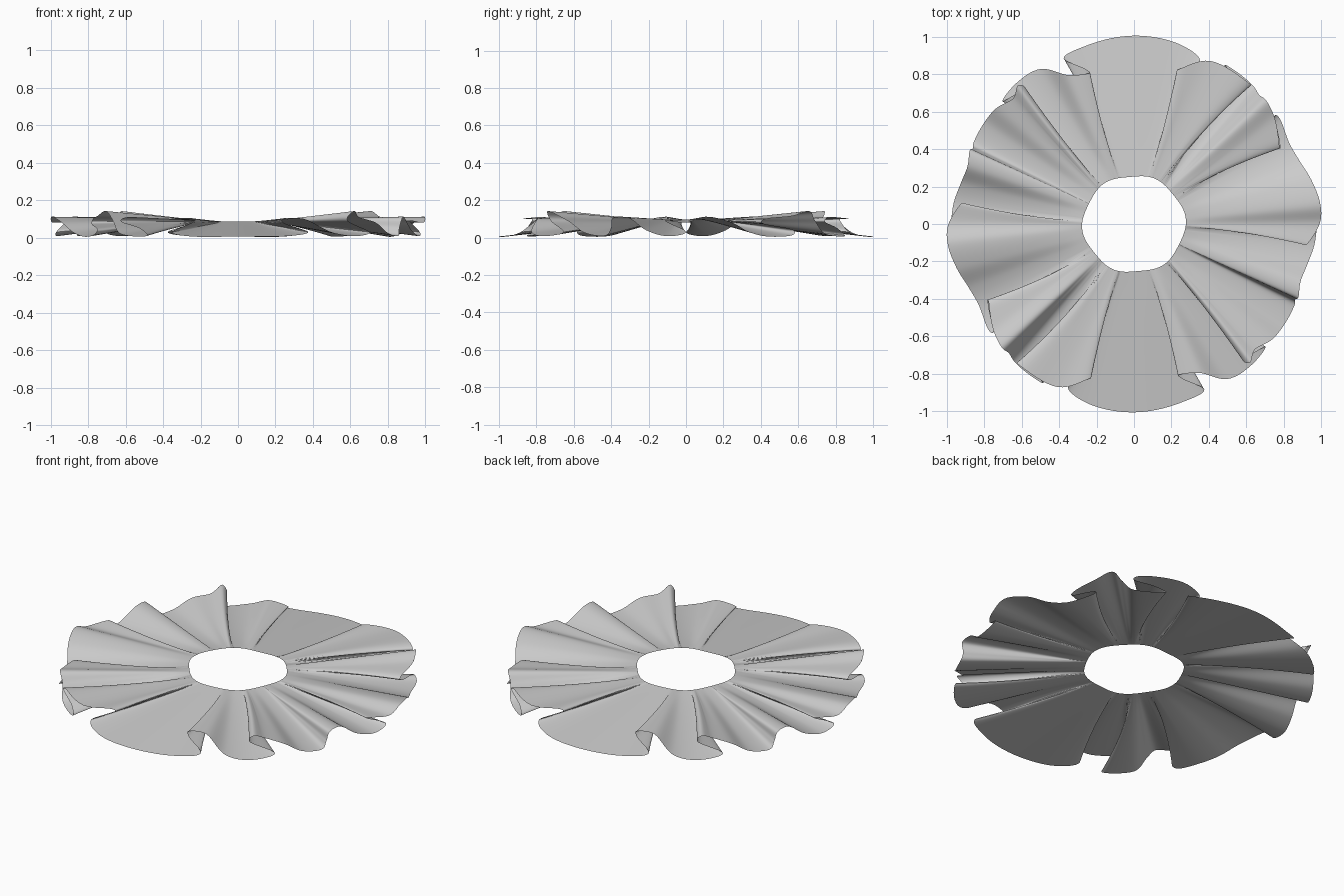
import bpy, bmesh, math

if "Cube" in bpy.data.objects:
    bpy.data.objects.remove(bpy.data.objects["Cube"])

# Hem of half the ruffle: (angle, radius, height); angles run back where cloth folds over itself
HEM = [
    (0, .99, .08), (6, 1.0, .112), (14, .975, .085), (21, .945, .03), (28, .935, .006),
    (36, .96, .012), (37, .94, .045), (28, .885, .075), (29, .885, .10),
    (37, .94, .115), (43, .965, .142), (46, .96, .09), (50, .975, .02),
    (60, .98, .008), (57, .965, .05), (50, .97, .085), (53, .97, .11),
    (65, .96, .10), (73, .87, .105), (74, .86, .085), (68, .94, .03), (76, .99, .006),
    (90, 1.005, .006), (105, .985, .008), (113, .96, .03), (107, .86, .075), (107, .84, .095),
    (114, .87, .10), (121, .965, .03), (129, .98, .008), (137, .96, .03),
    (129, .93, .09), (130, .965, .142), (134, .93, .11), (140, .96, .08),
    (146, .965, .025), (153, .96, .01), (155, .95, .05), (156, .96, .105),
    (161, .94, .105), (167, .95, .04), (174, .97, .008), (180, .97, .03), (173, .925, .09),
]
SUB, RINGS = 7, 14


def catmull(a, b, c, d, t):
    return 0.5 * (2 * b + (c - a) * t + (2 * a - 5 * b + 4 * c - d) * t * t
                  + (3 * b - a - 3 * c + d) * t ** 3)


# Repeat the half turned by 180 degrees and smooth the closed hem
n = len(HEM)


def key(i):
    a, r, z = HEM[i % n]
    return (a + 180 * (i // n), r, z)


hem = [tuple(catmull(*(key(i + k)[j] for k in (-1, 0, 1, 2)), s / SUB) for j in range(3))
       for i in range(2 * n) for s in range(SUB)]

# The waist follows the same angles without any backward folds
waist = sorted(h[0] for h in hem)

bm = bmesh.new()
rows = []
for (a, r, z), w in zip(hem, waist):
    wr = math.radians(w)
    r0 = .265 + .007 * math.cos(2 * wr) + .006 * math.cos(6 * wr - .6)
    z0 = .092 + .006 * math.cos(2 * wr)
    row = []
    for k in range(RINGS + 1):
        s = k / RINGS
        th = math.radians(w + (a - w) * s ** .8)
        rad = r0 + (r - r0) * s
        h = z0 + (max(z, 0) - z0) * s
        row.append(bm.verts.new((rad * math.cos(th), rad * math.sin(th), h)))
    rows.append(row)
for i, row in enumerate(rows):
    nxt = rows[(i + 1) % len(rows)]
    for k in range(RINGS):
        bm.faces.new((row[k], row[k + 1], nxt[k + 1], nxt[k]))

mesh = bpy.data.meshes.new("ruffled_skirt")
bm.to_mesh(mesh)
bm.free()
skirt = bpy.data.objects.new("ruffled_skirt", mesh)
bpy.context.collection.objects.link(skirt)
bpy.context.view_layer.objects.active = skirt
skirt.select_set(True)
bpy.ops.object.shade_smooth_by_angle(angle=math.radians(60))
